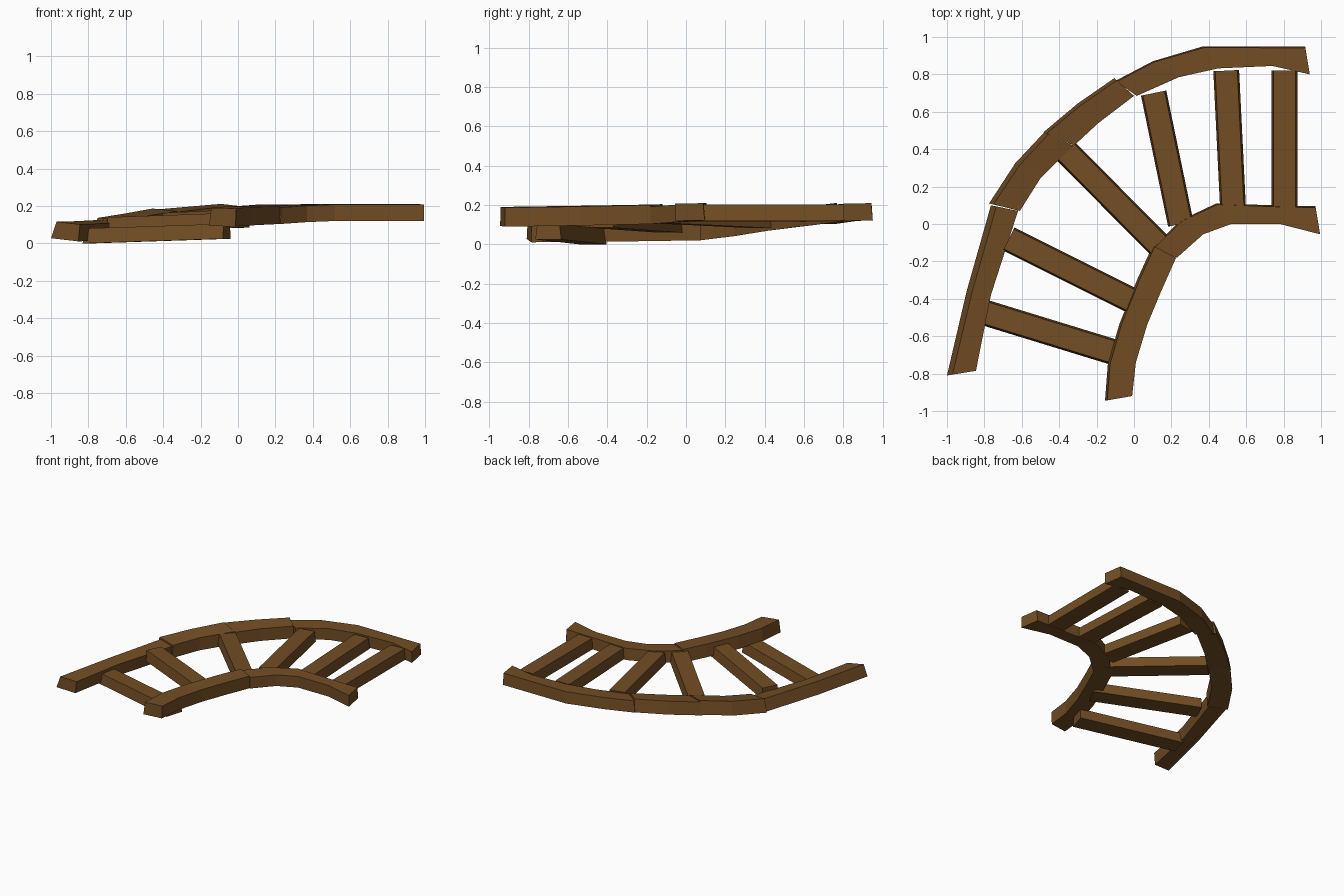
import bpy
import bmesh
from mathutils import Vector

cube = bpy.data.objects.get("Cube")
if cube:
    bpy.data.objects.remove(cube, do_unlink=True)

# Single wood colour for the whole track
wood = bpy.data.materials.new("brown_wood")
wood.use_nodes = True
wood_colour = (0.17, 0.075, 0.018, 1)
wood.diffuse_color = wood_colour
for node in wood.node_tree.nodes:
    if node.type == 'BSDF_PRINCIPLED':
        node.inputs["Base Color"].default_value = wood_colour
        node.inputs["Roughness"].default_value = 0.9


def loft(name, rings):
    """Skin a chain of four-cornered cross-sections and close both ends."""
    bm = bmesh.new()
    loops = [[bm.verts.new(corner) for corner in ring] for ring in rings]
    for first, second in zip(loops, loops[1:]):
        for i in range(len(first)):
            j = (i + 1) % len(first)
            bm.faces.new((first[i], first[j], second[j], second[i]))
    bm.faces.new(loops[0])
    bm.faces.new(loops[-1])
    bmesh.ops.recalc_face_normals(bm, faces=bm.faces)
    mesh = bpy.data.meshes.new(name)
    bm.to_mesh(mesh)
    bm.free()
    mesh.materials.append(wood)
    obj = bpy.data.objects.new(name, mesh)
    bpy.context.collection.objects.link(obj)
    return obj


def rail(name, stations, height, lean, roll):
    """Banked beam; each station is outer x, y, inner x, y and base height."""
    rings = []
    for outer_x, outer_y, inner_x, inner_y, base in stations:
        outer = Vector((outer_x, outer_y, base + roll))
        inner = Vector((inner_x, inner_y, base))
        across = (inner - outer).normalized()
        up = Vector((0, 0, height))
        rings.append((outer,
                      outer + across * lean + up,
                      inner + up,
                      inner - across * lean * 0.3))
    return loft(name, rings)


def sleeper(name, outer_end, inner_end, height=0.08, top=0.118, bottom=0.138):
    """Cross beam, a little wider at its base, between two end points."""
    a, b = Vector(outer_end), Vector(inner_end)
    along = b - a
    side = Vector((-along.y, along.x, 0)).normalized()
    up = Vector((0, 0, height))
    rings = [(p - side * bottom / 2, p - side * top / 2 + up,
              p + side * top / 2 + up, p + side * bottom / 2) for p in (a, b)]
    return loft(name, rings)


# Outer rail: four overlapping lengths climbing towards the level end
rail("outer_rail_low", [
    (-1.0, -0.81, -0.845, -0.785, 0.01),
    (-0.895, -0.36, -0.765, -0.38, 0.013),
    (-0.765, 0.1, -0.62, 0.07, 0.02),
], height=0.092, lean=0.03, roll=0.018)

rail("outer_rail_lower_middle", [
    (-0.775, 0.11, -0.61, 0.07, 0.02),
    (-0.635, 0.325, -0.50, 0.245, 0.042),
    (-0.48, 0.49, -0.325, 0.42, 0.07),
], height=0.103, lean=0.025, roll=0.016)

rail("outer_rail_upper_middle", [
    (-0.485, 0.49, -0.32, 0.42, 0.07),
    (-0.30, 0.645, -0.19, 0.54, 0.086),
    (-0.105, 0.78, 0.0, 0.685, 0.103),
], height=0.098, lean=0.018, roll=0.012)

rail("outer_rail_level", [
    (-0.10, 0.765, 0.015, 0.685, 0.103),
    (0.10, 0.87, 0.24, 0.785, 0.118),
    (0.37, 0.95, 0.45, 0.832, 0.12),
    (0.72, 0.95, 0.74, 0.845, 0.12),
    (0.915, 0.95, 0.94, 0.80, 0.12),
], height=0.088, lean=0.008, roll=0.002)

# Inner rail: two lengths, nearly level
rail("inner_rail_low", [
    (-0.155, -0.945, -0.01, -0.92, 0.09),
    (-0.14, -0.75, 0.01, -0.74, 0.093),
    (-0.08, -0.54, 0.07, -0.54, 0.096),
    (0.02, -0.29, 0.145, -0.36, 0.10),
    (0.10, -0.115, 0.225, -0.18, 0.104),
], height=0.097, lean=0.012, roll=0.004)

rail("inner_rail_level", [
    (0.10, -0.125, 0.23, -0.18, 0.104),
    (0.25, 0.02, 0.37, -0.055, 0.114),
    (0.44, 0.11, 0.52, 0.0, 0.12),
    (0.75, 0.10, 0.78, 0.0, 0.12),
    (0.97, 0.095, 0.995, -0.055, 0.12),
], height=0.088, lean=0.008, roll=0.002)

# Cross beams fanning between the rails
sleeper_ends = [
    ((-0.81, -0.47, 0.0), (-0.06, -0.70, 0.025)),
    ((-0.67, -0.08, 0.06), (0.03, -0.43, 0.085)),
    ((-0.36, 0.385, 0.083), (0.15, -0.13, 0.108)),
    ((0.105, 0.70, 0.115), (0.25, 0.0, 0.118)),
    ((0.493, 0.82, 0.123), (0.53, 0.07, 0.123)),
    ((0.805, 0.82, 0.123), (0.805, 0.07, 0.123)),
]
for number, (outer_end, inner_end) in enumerate(sleeper_ends, 1):
    sleeper(f"sleeper_{number}", outer_end, inner_end)
